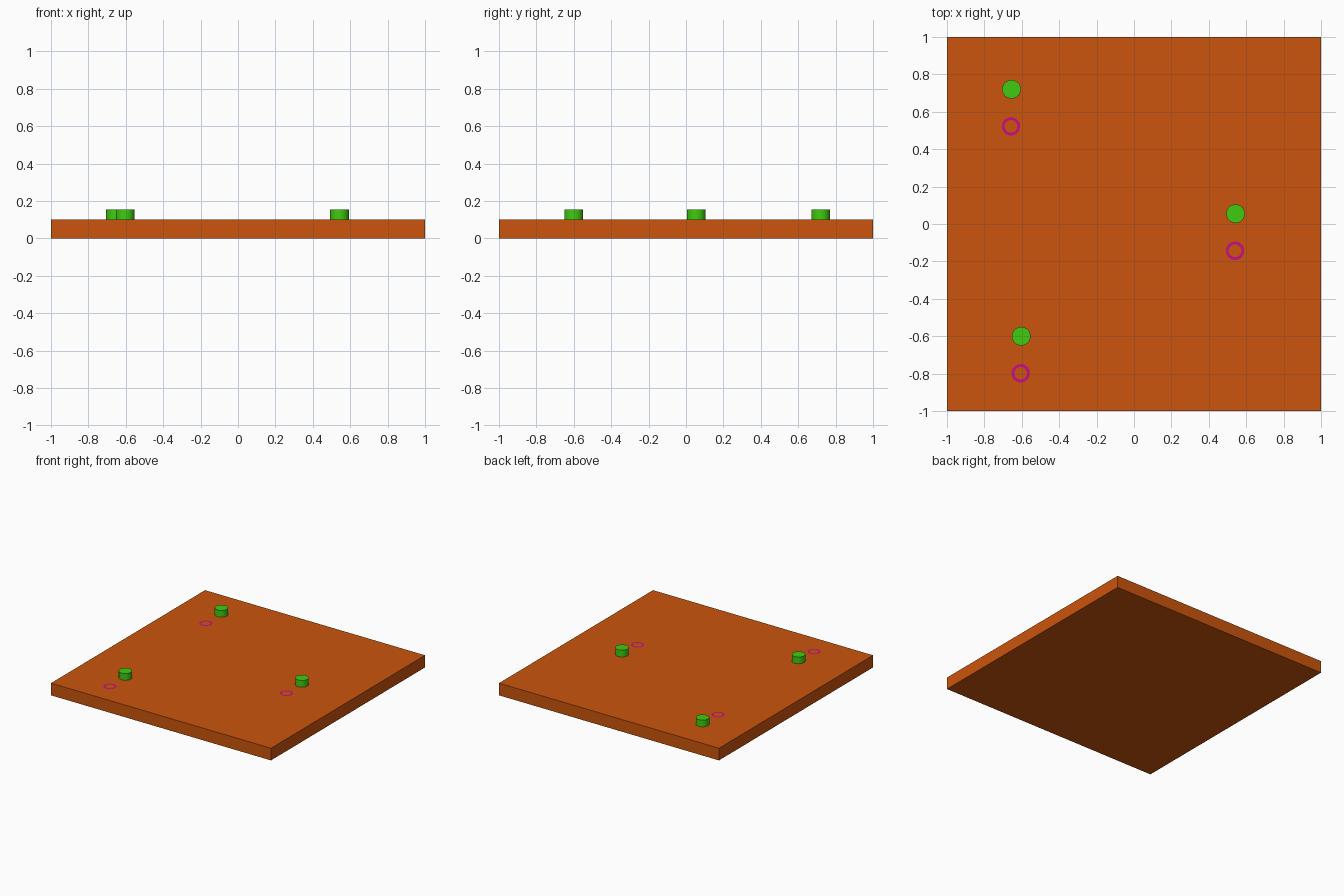
import bpy, bmesh
from math import cos, sin, tau, radians

if "Cube" in bpy.data.objects:
    bpy.data.objects.remove(bpy.data.objects["Cube"])


def material(name, color):
    m = bpy.data.materials.new(name)
    m.diffuse_color = (*color, 1)
    m.use_nodes = True
    m.node_tree.nodes["Principled BSDF"].inputs["Base Color"].default_value = m.diffuse_color
    return m


ORANGE = material("orange", (0.60, 0.09, 0.004))
GREEN = material("green", (0.05, 0.60, 0.005))
MAGENTA = material("magenta", (0.60, 0.004, 0.25))

# Square base plate
bpy.ops.mesh.primitive_cube_add(size=1, location=(0, 0, 0.05))
plate = bpy.context.object
plate.name = "base_plate"
plate.scale = (2, 2, 0.1)
plate.data.materials.append(ORANGE)


def peg(name, x, y):
    bpy.ops.mesh.primitive_cylinder_add(vertices=32, radius=0.05, depth=0.055,
                                        location=(x, y, 0.1275))
    ob = bpy.context.object
    ob.name = name
    ob.data.materials.append(GREEN)
    bpy.ops.object.shade_smooth_by_angle(angle=radians(30))


def flat_ring(name, x, y, outer=0.049, inner=0.034, n=32):
    bm = bmesh.new()
    loops = [[bm.verts.new((r * cos(tau * i / n), r * sin(tau * i / n), 0))
              for i in range(n)] for r in (inner, outer)]
    for i in range(n):
        j = (i + 1) % n
        bm.faces.new((loops[0][i], loops[1][i], loops[1][j], loops[0][j]))
    me = bpy.data.meshes.new(name)
    bm.to_mesh(me)
    bm.free()
    ob = bpy.data.objects.new(name, me)
    bpy.context.collection.objects.link(ob)
    ob.location = (x, y, 0.102)
    me.materials.append(MAGENTA)


# Three pegs, each with a ring marked just in front of it
for i, (x, y) in enumerate([(-0.655, 0.72), (0.543, 0.055), (-0.603, -0.6)], 1):
    peg(f"peg_{i}", x, y)
    flat_ring(f"marker_ring_{i}", x - 0.003, y - 0.198)
